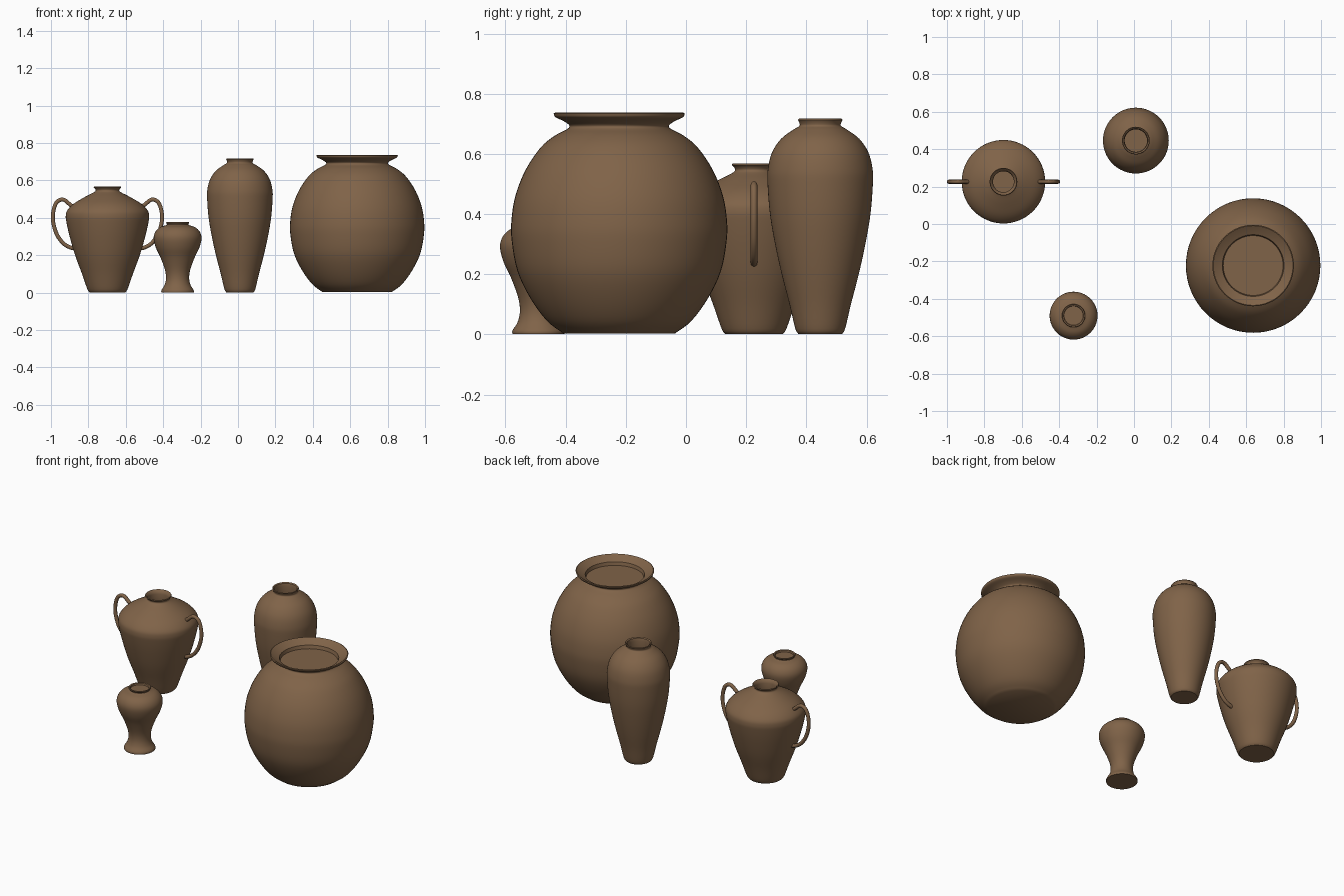
import bpy, bmesh, math
from mathutils import Vector

if "Cube" in bpy.data.objects:
    bpy.data.objects.remove(bpy.data.objects["Cube"])

clay = bpy.data.materials.new("brown_clay")
clay.diffuse_color = (0.215, 0.125, 0.065, 1)
clay.use_nodes = True
clay.node_tree.nodes["Principled BSDF"].inputs["Base Color"].default_value = clay.diffuse_color


def spline(pts, n=4):
    """Catmull-Rom curve through the points."""
    p = [Vector(q) for q in pts]
    p = [2 * p[0] - p[1]] + p + [2 * p[-1] - p[-2]]
    out = []
    for a, b, c, d in zip(p, p[1:], p[2:], p[3:]):
        for i in range(n):
            t = i / n
            out.append(0.5 * (2 * b + (c - a) * t + (2 * a - 5 * b + 4 * c - d) * t * t
                              + (3 * b - a - 3 * c + d) * t ** 3))
    return out + [p[-2]]


def finish(ob):
    ob.data.materials.append(clay)
    bpy.ops.object.select_all(action='DESELECT')
    ob.select_set(True)
    bpy.context.view_layer.objects.active = ob
    bpy.ops.object.shade_smooth_by_angle(angle=math.radians(40))


def pot(name, loc, outer, inner, sides=64):
    """Turn an outer profile (bottom to lip) and an inner one (lip to floor)."""
    prof = spline(outer) + [Vector(q) for q in inner]
    bm = bmesh.new()
    rings = []
    for r, z in prof:
        rings.append([bm.verts.new((r * math.cos(a), r * math.sin(a), z))
                      for a in (2 * math.pi * k / sides for k in range(sides))])
    for lo, hi in zip(rings, rings[1:]):
        for k in range(sides):
            j = (k + 1) % sides
            bm.faces.new((lo[k], lo[j], hi[j], hi[k]))
    bm.faces.new(rings[0][::-1])
    bm.faces.new(rings[-1])
    me = bpy.data.meshes.new(name)
    bm.to_mesh(me)
    bm.free()
    ob = bpy.data.objects.new(name, me)
    ob.location = loc
    bpy.context.collection.objects.link(ob)
    finish(ob)


# big round pot with flared rim and a shallow flat inside
pot("round_pot", (0.637, -0.222, 0),
    [(0.185, 0.003), (0.24, 0.045), (0.295, 0.12), (0.338, 0.21), (0.357, 0.31), (0.358, 0.38),
     (0.345, 0.46), (0.312, 0.545), (0.262, 0.62), (0.215, 0.66), (0.172, 0.683), (0.166, 0.695),
     (0.185, 0.709), (0.212, 0.722), (0.218, 0.734)],
    [(0.213, 0.737), (0.19, 0.722), (0.165, 0.71), (0.16, 0.69)])

# tall slender jar
pot("tall_jar", (0.01, 0.446, 0),
    [(0.073, 0.002), (0.083, 0.02), (0.102, 0.1), (0.128, 0.2), (0.15, 0.3), (0.167, 0.4),
     (0.175, 0.5), (0.174, 0.55), (0.16, 0.605), (0.13, 0.65), (0.09, 0.68), (0.07, 0.692),
     (0.069, 0.702), (0.074, 0.713)],
    [(0.071, 0.717), (0.064, 0.712), (0.06, 0.695), (0.065, 0.64)])

# two-handled jar
JAR = (-0.698, 0.226)
pot("handled_jar", (*JAR, 0),
    [(0.096, 0.002), (0.108, 0.02), (0.136, 0.1), (0.173, 0.2), (0.202, 0.3), (0.219, 0.375),
     (0.223, 0.41), (0.215, 0.44), (0.18, 0.476), (0.12, 0.512), (0.075, 0.535), (0.063, 0.545),
     (0.066, 0.555), (0.074, 0.563)],
    [(0.071, 0.568), (0.062, 0.56), (0.056, 0.545), (0.06, 0.5)])

# small footed vase
pot("footed_vase", (-0.323, -0.49, 0),
    [(0.087, 0.002), (0.086, 0.014), (0.07, 0.04), (0.062, 0.075), (0.067, 0.12), (0.09, 0.185),
     (0.116, 0.24), (0.128, 0.29), (0.119, 0.325), (0.095, 0.349), (0.064, 0.36), (0.057, 0.365),
     (0.062, 0.373)],
    [(0.06, 0.377), (0.053, 0.374), (0.051, 0.365)])

# ear handles on both sides of the jar
ear = [(0.18, 0.455), (0.205, 0.475), (0.228, 0.494), (0.25, 0.497), (0.275, 0.478), (0.29, 0.43),
       (0.29, 0.375), (0.27, 0.31), (0.235, 0.263), (0.2, 0.242), (0.17, 0.235)]
for side, s in (("left", -1), ("right", 1)):
    cu = bpy.data.curves.new(side + "_handle", 'CURVE')
    cu.dimensions = '3D'
    cu.bevel_depth = 0.011
    cu.bevel_resolution = 3
    cu.use_fill_caps = True
    path = spline(ear)
    sp = cu.splines.new('POLY')
    sp.points.add(len(path) - 1)
    for pt, (x, z) in zip(sp.points, path):
        pt.co = (s * x, 0, z, 1)
    ob = bpy.data.objects.new(side + "_handle", cu)
    ob.location = (*JAR, 0)
    bpy.context.collection.objects.link(ob)
    bpy.ops.object.select_all(action='DESELECT')
    ob.select_set(True)
    bpy.context.view_layer.objects.active = ob
    bpy.ops.object.convert(target='MESH')
    finish(bpy.context.object)
